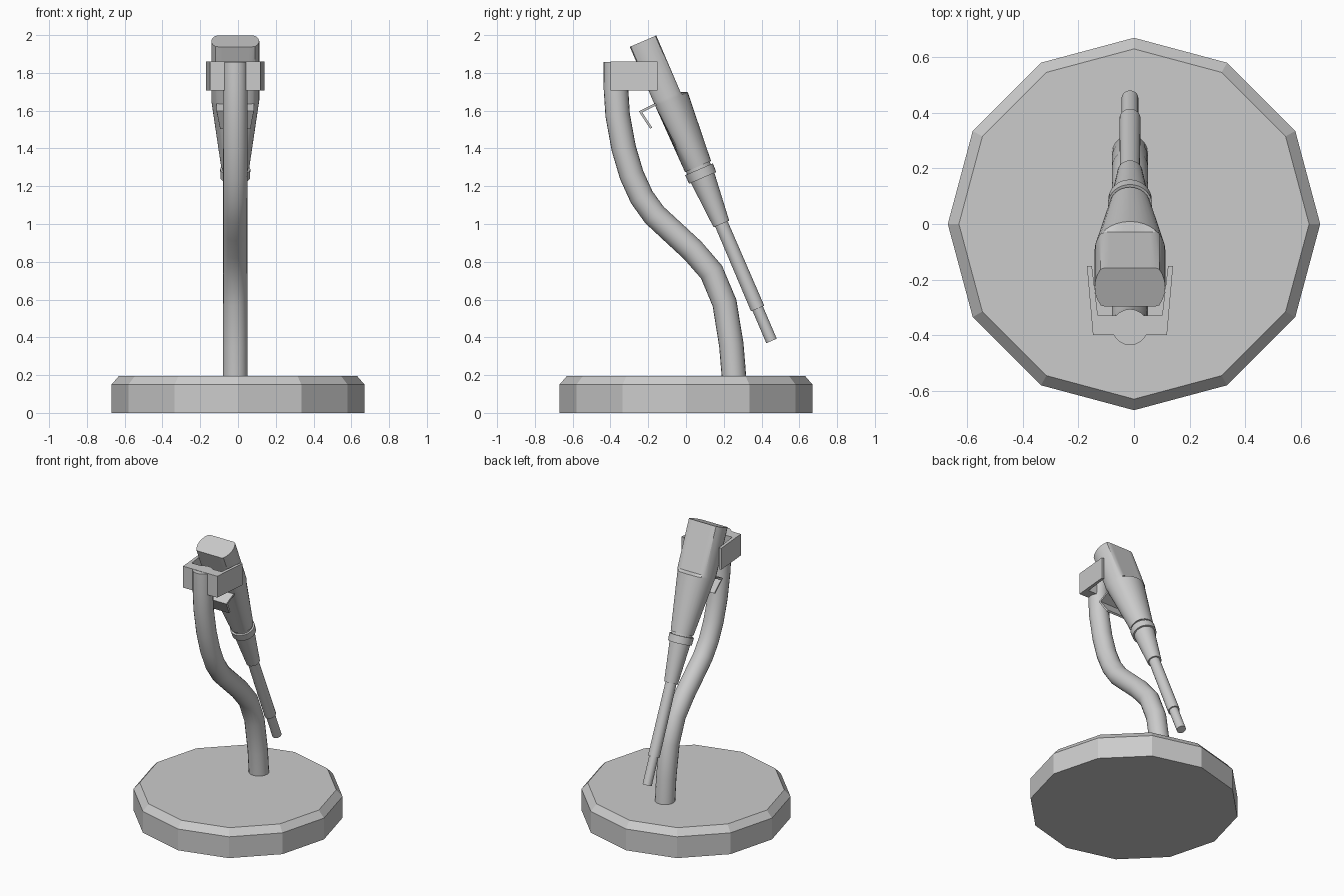
import bpy, bmesh, math
from mathutils import Vector

cube = bpy.data.objects.get("Cube")
if cube:
    bpy.data.objects.remove(cube, do_unlink=True)

grey = bpy.data.materials.new("plain_grey")
grey.use_nodes = True
colour = (0.6, 0.6, 0.6, 1)
grey.diffuse_color = colour
grey.node_tree.nodes["Principled BSDF"].inputs["Base Color"].default_value = colour

CX = -0.0145  # the stand and handset sit slightly off the base centre


def loft(name, rings, smooth=True):
    """Skin a list of equal-length point rings and cap both ends."""
    bm = bmesh.new()
    loops = [[bm.verts.new(p) for p in ring] for ring in rings]
    n = len(loops[0])
    for a, b in zip(loops, loops[1:]):
        for i in range(n):
            j = (i + 1) % n
            bm.faces.new((a[i], a[j], b[j], b[i]))
    bm.faces.new(loops[0])
    bm.faces.new(loops[-1])
    bmesh.ops.recalc_face_normals(bm, faces=bm.faces)
    mesh = bpy.data.meshes.new(name)
    bm.to_mesh(mesh)
    bm.free()
    mesh.materials.append(grey)
    obj = bpy.data.objects.new(name, mesh)
    bpy.context.collection.objects.link(obj)
    if smooth:
        bpy.ops.object.select_all(action="DESELECT")
        obj.select_set(True)
        bpy.context.view_layer.objects.active = obj
        bpy.ops.object.shade_smooth_by_angle(angle=math.radians(30))
    return obj


def circle(n):
    return [(math.cos(math.tau * i / n), math.sin(math.tau * i / n)) for i in range(n)]


# Twelve-sided base with a chamfered rim
loft("base", [[(r * c, r * s, z) for c, s in circle(12)]
              for r, z in ((0.67, 0), (0.67, 0.15), (0.63, 0.196))], smooth=False)

# S-curved stand tube
path = [Vector((CX, y, z)) for y, z in (
    (0.254, 0.19), (0.24, 0.36), (0.204, 0.582), (0.135, 0.746), (0.034, 0.862),
    (-0.07, 0.958), (-0.167, 1.048), (-0.235, 1.143), (-0.288, 1.26),
    (-0.33, 1.402), (-0.362, 1.577), (-0.371, 1.72), (-0.371, 1.857))]
side = Vector((1, 0, 0))
rings = []
for i, p in enumerate(path):
    inner = 0 < i < len(path) - 1
    tangent = (path[i + 1] - path[i - 1]).normalized() if inner else Vector((0, 0, 1))
    across = tangent.cross(side)
    rings.append([p + 0.065 * (side * c + across * s) for c, s in circle(20)])
loft("stand_tube", rings)

# U-shaped holder clamp
half = [(0.133, -0.4), (0.155, -0.151), (0.137, -0.151), (0.1155, -0.329)]
outline = half + [(-x, y) for x, y in reversed(half)]
loft("holder_clamp", [[(CX + x, y, z) for x, y in outline] for z in (1.708, 1.859)],
     smooth=False)

# Handset frame: x across, n towards the back, t down along the axis
SIN, COS = 0.394, 0.919


def place(x, n, t):
    return (CX + x, -0.2275 + n * COS + t * SIN, 1.968 + n * SIN - t * COS)


def section(t, rx, rn, front=1.0, back=1.0, shift=0.0):
    """Oval section with optional flats on the front and back."""
    return [place(rx * c, shift + max(-front, min(back, rn * s)), t)
            for c, s in circle(32)]


# Handset body: flattened grip stepping out to a tapering round body
flat = 0.076
loft("handset_body", [
    section(0, 0.127, 0.127, flat, flat),
    section(0.325, 0.127, 0.127, flat, flat),
    section(0.342, 0.127, 0.111, flat),
    section(0.725, 0.075, 0.075, flat, shift=0.006)])

# Stepped round parts down the handset: start, end, start radius, end radius
for name, t0, t1, r0, r1 in (
        ("neck_groove", 0.72, 0.745, 0.068, 0.068),
        ("collar", 0.74, 0.79, 0.08, 0.078),
        ("tapered_sleeve", 0.785, 1.053, 0.068, 0.045),
        ("rod", 1.05, 1.54, 0.036, 0.038),
        ("rod_tip", 1.535, 1.727, 0.03, 0.03)):
    loft(name, [section(t0, r0, r0, shift=0.005 if t0 < 1 else 0),
                section(t1, r1, r1, shift=0.005 if t1 < 1 else 0)])

# Bent trigger plate on the front of the handset
profile = [(-0.13, 1.655), (-0.25, 1.597), (-0.19, 1.504), (-0.179, 1.511),
           (-0.232, 1.591), (-0.13, 1.641)]
loft("trigger", [[(CX + s * (0.098 if z > 1.55 else 0.08), y, z) for y, z in profile]
                 for s in (-1, 1)], smooth=False)
